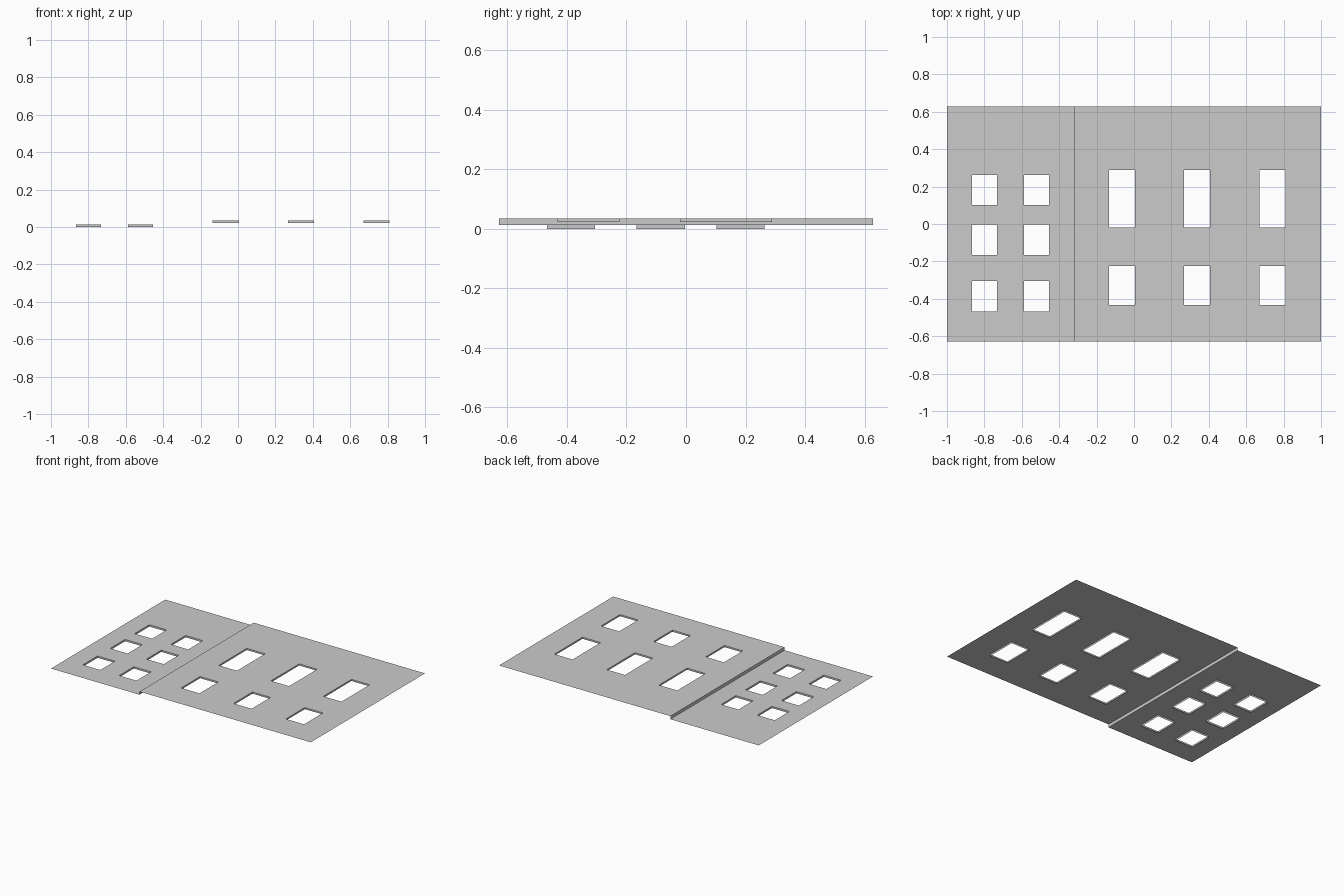
import bpy, bmesh

if "Cube" in bpy.data.objects:
    bpy.data.objects.remove(bpy.data.objects["Cube"])

HALF_Y = 0.628      # half height of the facade
STEP_X = -0.319     # line between recessed and projecting bays
LOW_Z, HIGH_Z = 0.0125, 0.034
DEPTH = 0.0115      # depth of window reveals


def finish(name, bm):
    bmesh.ops.remove_doubles(bm, verts=bm.verts, dist=1e-5)
    mesh = bpy.data.meshes.new(name)
    bm.to_mesh(mesh)
    bm.free()
    bpy.context.collection.objects.link(bpy.data.objects.new(name, mesh))


def quad(bm, *pts):
    bm.faces.new([bm.verts.new(p) for p in pts])


def facade(name, x0, x1, z, cols, rows, depth):
    """Thin wall sheet with a grid of openings, each lined by a reveal."""
    bm = bmesh.new()
    xs = [x0] + [v for c in cols for v in c] + [x1]
    ys = [-HALF_Y] + [v for r in rows for v in r] + [HALF_Y]
    for i in range(len(xs) - 1):
        for j in range(len(ys) - 1):
            a, b, c, d = xs[i], xs[i + 1], ys[j], ys[j + 1]
            corners = [(a, c), (b, c), (b, d), (a, d)]
            if i % 2 and j % 2:
                # window opening: four reveal faces, facing inwards
                for k in range(4):
                    p, q = corners[k], corners[(k + 1) % 4]
                    quad(bm, (*p, z), (*q, z), (*q, z - depth), (*p, z - depth))
            else:
                quad(bm, *[(*p, z) for p in corners])
    finish(name, bm)


# Recessed bay with two columns of three small windows
facade("recessed_wall", -1, STEP_X, LOW_Z,
       [(-0.867, -0.733), (-0.588, -0.455)],
       [(-0.467, -0.306), (-0.167, -0.004), (0.102, 0.263)], LOW_Z)

# Projecting bay with three columns: short windows below, tall ones above
facade("projecting_wall", STEP_X, 1, HIGH_Z,
       [(-0.135, 0.006), (0.268, 0.407), (0.671, 0.811)],
       [(-0.432, -0.224), (-0.02, 0.289)], DEPTH)

# Step joining the two bays
bm = bmesh.new()
quad(bm, (STEP_X, HALF_Y, LOW_Z), (STEP_X, -HALF_Y, LOW_Z),
     (STEP_X, -HALF_Y, HIGH_Z), (STEP_X, HALF_Y, HIGH_Z))
bm.normal_update()
for f in bm.faces:
    if f.normal.x > 0:
        f.normal_flip()
finish("wall_step", bm)
